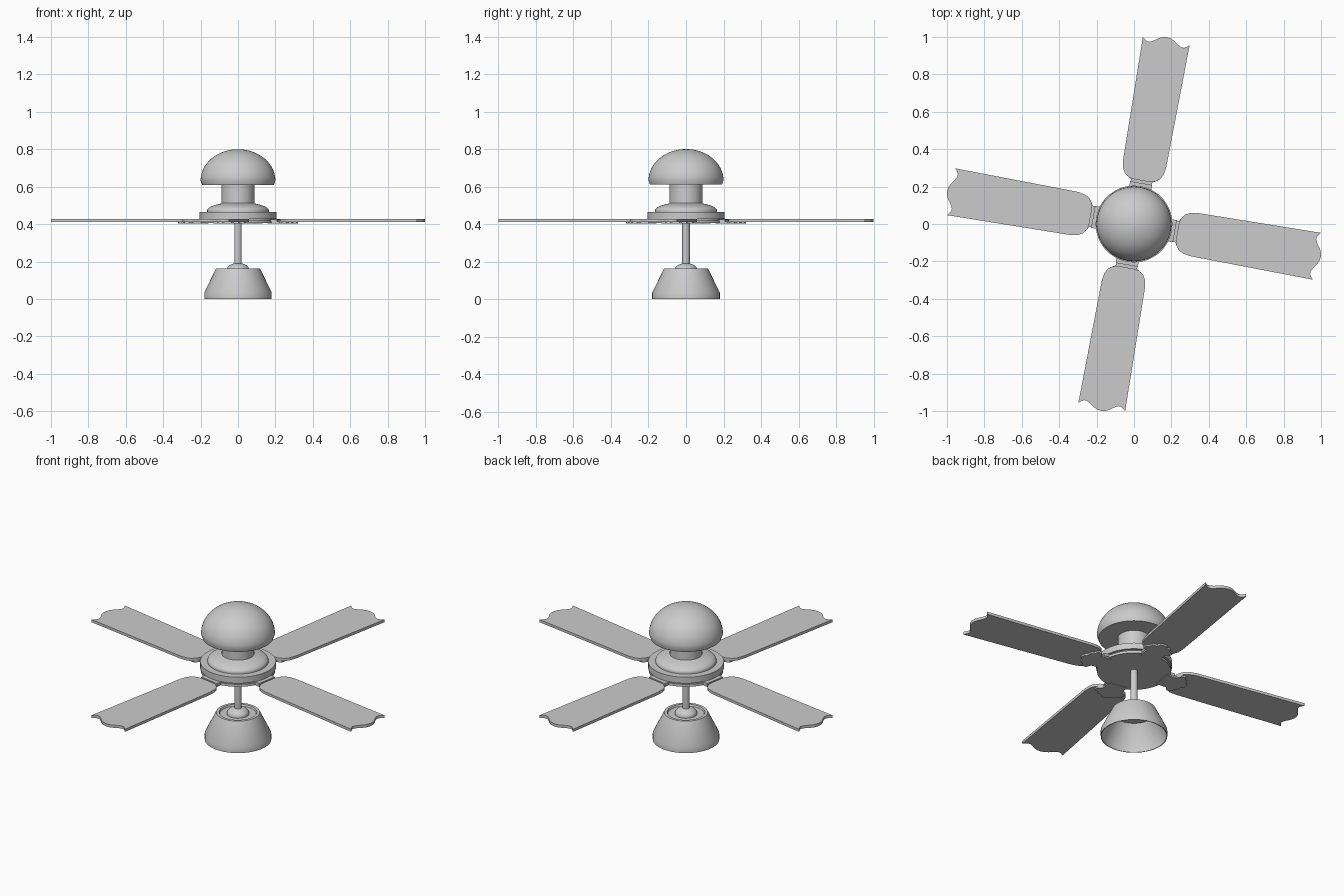
import bpy, bmesh, math
from mathutils import Matrix

if "Cube" in bpy.data.objects:
    bpy.data.objects.remove(bpy.data.objects["Cube"])

grey = bpy.data.materials.new("plain grey")
grey.use_nodes = True
GREY = (0.6, 0.6, 0.6, 1)
grey.diffuse_color = GREY
grey.node_tree.nodes["Principled BSDF"].inputs["Base Color"].default_value = GREY


def finish(name, bm, smooth=True):
    bmesh.ops.remove_doubles(bm, verts=bm.verts, dist=1e-5)
    bmesh.ops.recalc_face_normals(bm, faces=bm.faces)
    mesh = bpy.data.meshes.new(name)
    bm.to_mesh(mesh)
    bm.free()
    mesh.materials.append(grey)
    ob = bpy.data.objects.new(name, mesh)
    bpy.context.collection.objects.link(ob)
    if smooth:
        bpy.ops.object.select_all(action='DESELECT')
        ob.select_set(True)
        bpy.context.view_layer.objects.active = ob
        bpy.ops.object.shade_smooth_by_angle(angle=math.radians(35))
    return ob


def lathe(name, profile, closed=False):
    """Spin a (radius, height) profile around the z axis."""
    bm = bmesh.new()
    vs = [bm.verts.new((r, 0, z)) for r, z in profile]
    pairs = list(zip(vs, vs[1:])) + ([(vs[-1], vs[0])] if closed else [])
    es = [bm.edges.new(p) for p in pairs]
    bmesh.ops.spin(bm, geom=vs + es, cent=(0, 0, 0), axis=(0, 0, 1),
                   angle=math.tau, steps=64)
    return finish(name, bm)


def plate(name, half, z0, z1, angle):
    """Extrude an outline mirrored across its long axis, then turn it."""
    outline = half + [(u, -v) for u, v in reversed(half) if v > 0]
    bm = bmesh.new()
    face = bm.faces.new([bm.verts.new((u, v, z0)) for u, v in outline])
    ext = bmesh.ops.extrude_face_region(bm, geom=[face])
    top = [g for g in ext["geom"] if isinstance(g, bmesh.types.BMVert)]
    bmesh.ops.translate(bm, verts=top, vec=(0, 0, z1 - z0))
    bmesh.ops.transform(bm, matrix=Matrix.Rotation(angle, 4, 'Z'), verts=bm.verts)
    return finish(name, bm)


def arc(r, z, height, a0, a1, steps=16):
    """Points on an ellipse, angles in degrees above the horizontal."""
    angles = [math.radians(a0 + (a1 - a0) * i / steps) for i in range(steps + 1)]
    return [(r * math.cos(a), z + height * math.sin(a)) for a in angles]


# Ceiling canopy and neck
lathe("ceiling_canopy", [(0, 0.61), (0.192, 0.61)] + arc(0.2, 0.633, 0.167, 0, 90))
lathe("neck", [(0.088, 0.5), (0.088, 0.62)])

# Motor housing: rounded cap, rim band, groove and base plate
lathe("motor_cap", [(0.165, 0.46)] + arc(0.165, 0.472, 0.045, 0, 55, 8) + [(0.08, 0.515)])
lathe("motor_housing", [(0, 0.465), (0.205, 0.465), (0.205, 0.428), (0.192, 0.428),
                        (0.192, 0.42), (0.2, 0.42), (0.2, 0.405), (0, 0.405)])

# Down rod and lamp
lathe("down_rod", [(0.02, 0.18), (0.02, 0.41)])
lathe("lamp_cap", [(0, 0.145), (0.06, 0.145)] + arc(0.06, 0.155, 0.037, 0, 90))
lathe("lamp_shade", [(0.05, 0.152), (0.098, 0.152), (0.102, 0.162), (0.118, 0.162),
                     (0.18, 0.035), (0.18, 0), (0.176, 0), (0.176, 0.034),
                     (0.115, 0.146), (0.05, 0.146)], closed=True)

# Four scalloped blades with their brackets
blade = [(0.236, 0), (0.236, 0.045), (0.242, 0.07), (0.258, 0.095), (0.285, 0.11),
         (0.325, 0.117), (0.993, 0.127), (0.983, 0.115), (0.974, 0.1), (0.974, 0.085),
         (0.985, 0.065), (1.0, 0.045), (1.01, 0.025), (1.014, 0)]
arm = [(0.17, 0), (0.17, 0.055), (0.235, 0.058), (0.25, 0.085), (0.275, 0.085),
       (0.285, 0.06), (0.3, 0.055), (0.305, 0.03), (0.32, 0.02), (0.325, 0)]
collar = [(0.18, 0), (0.18, 0.06), (0.222, 0.06), (0.222, 0)]
for i in range(4):
    turn = math.radians(90 * i - 10)
    plate(f"blade_{i + 1}", blade, 0.412, 0.428, turn)
    plate(f"blade_bracket_{i + 1}", arm, 0.402, 0.413, turn)
    plate(f"bracket_collar_{i + 1}", collar, 0.41, 0.425, turn)
